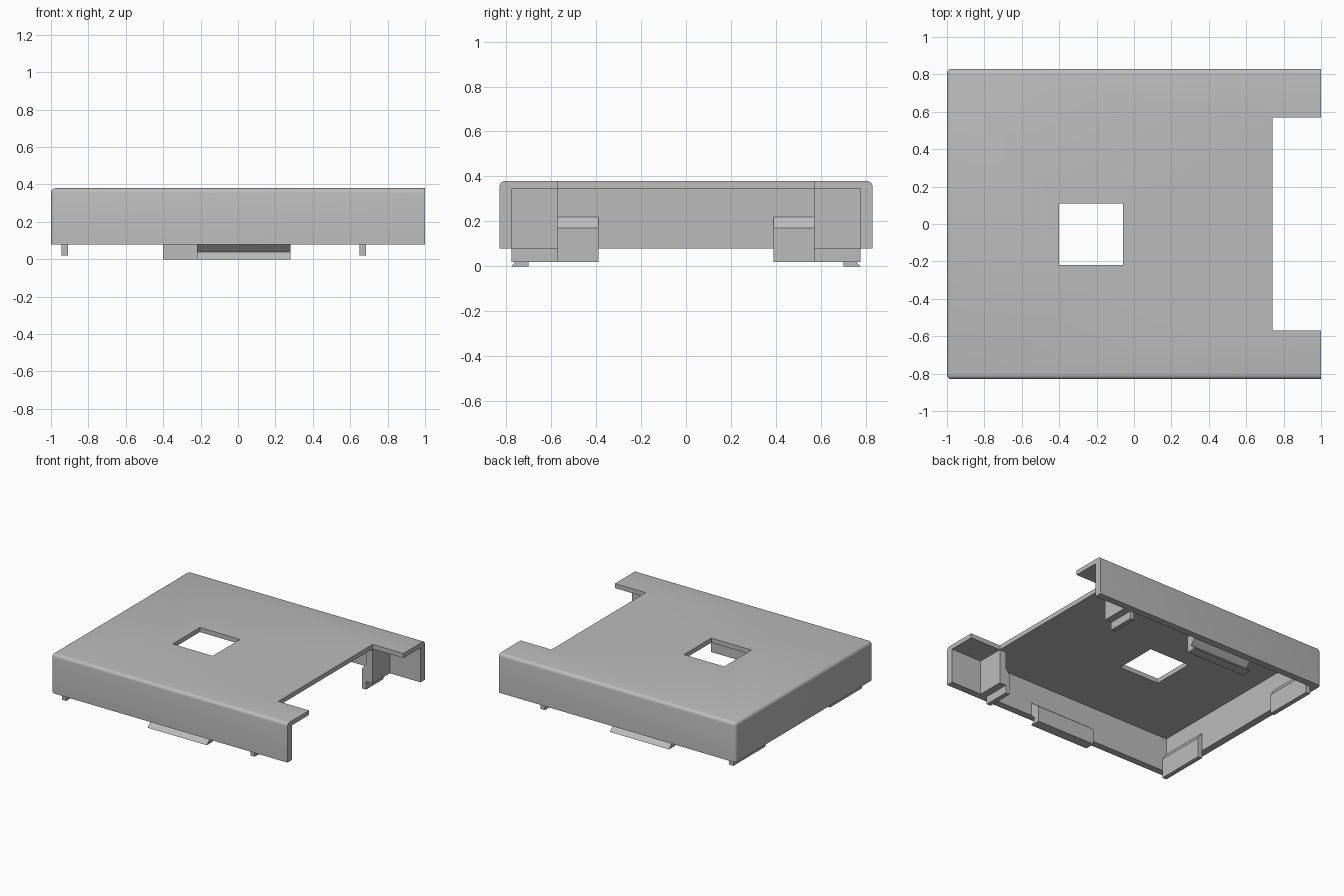
import bpy
import bmesh
import math

if "Cube" in bpy.data.objects:
    bpy.data.objects.remove(bpy.data.objects["Cube"], do_unlink=True)

grey = bpy.data.materials.new("plain grey")
grey.use_nodes = True
grey.diffuse_color = (0.5, 0.5, 0.5, 1)
grey.node_tree.nodes["Principled BSDF"].inputs["Base Color"].default_value = (0.5, 0.5, 0.5, 1)


def finish(name, bm):
    bmesh.ops.recalc_face_normals(bm, faces=bm.faces)
    mesh = bpy.data.meshes.new(name)
    bm.to_mesh(mesh)
    bm.free()
    mesh.materials.append(grey)
    obj = bpy.data.objects.new(name, mesh)
    bpy.context.collection.objects.link(obj)
    return obj


def box_mesh(x, y, z):
    bm = bmesh.new()
    bmesh.ops.create_cube(bm, size=1)
    for v in bm.verts:
        v.co = [r[0] if c < 0 else r[1] for c, r in zip(v.co, (x, y, z))]
    return bm


def box(name, x, y, z):
    return finish(name, box_mesh(x, y, z))


def prism(name, profile, axis, start, end):
    """Extrude a closed (across, z) profile along x or y."""
    bm = bmesh.new()
    place = (lambda a, z: (start, a, z)) if axis == "x" else (lambda a, z: (a, start, z))
    face = bm.faces.new([bm.verts.new(place(a, z)) for a, z in profile])
    out = bmesh.ops.extrude_face_region(bm, geom=[face])
    step = (end - start, 0, 0) if axis == "x" else (0, end - start, 0)
    bmesh.ops.translate(bm, vec=step, verts=[g for g in out["geom"] if isinstance(g, bmesh.types.BMVert)])
    return finish(name, bm)


# Outer shell: rounded long top edges and rounded closed end
TOP, RIM, LID = 0.38, 0.08, 0.345
HALF_Y, IN_Y, IN_X = 0.83, 0.777, -0.945
bm = box_mesh((-1, 1), (-HALF_Y, HALF_Y), (RIM, TOP))
rounded = []
for e in bm.edges:
    mid = (e.verts[0].co + e.verts[1].co) / 2
    upper = mid.z > TOP - 0.01 and mid.x < 0.9
    upright = abs(mid.z - (TOP + RIM) / 2) < 0.01 and mid.x < 0
    if upper or upright:
        if upright or abs(mid.y) > 0.1 or mid.x < -0.9:
            rounded.append(e)
bmesh.ops.bevel(bm, geom=rounded, offset=0.025, segments=4, profile=0.5, affect="EDGES")
shell = finish("tray_shell", bm)

# Hollow underside, end notch and square window
cutters = [
    box("hollow_cutter", (IN_X, 1.2), (-IN_Y, IN_Y), (-0.2, LID)),
    box("notch_cutter", (0.74, 1.2), (-0.57, 0.57), (0.2, 0.6)),
    box("window_cutter", (-0.4, -0.06), (-0.22, 0.11), (0.2, 0.6)),
]
for cutter in cutters:
    cutter.hide_render = True
    mod = shell.modifiers.new(cutter.name, "BOOLEAN")
    mod.operation = "DIFFERENCE"
    mod.solver = "EXACT"
    mod.object = cutter
bpy.context.view_layer.update()
bpy.context.view_layer.objects.active = shell
shell.select_set(True)
for mod in list(shell.modifiers):
    bpy.ops.object.modifier_apply(modifier=mod.name)
for cutter in cutters:
    bpy.data.objects.remove(cutter, do_unlink=True)
bpy.ops.object.shade_smooth_by_angle(angle=math.radians(35))


def tab_profile(wall, tip):
    return [(wall, 0.02), (tip, 0.02), (tip, 0.17), (wall, 0.22)]


# Inner partitions and locating tabs, mirrored front and back
for side, label in ((-1, "front"), (1, "back")):
    box(label + "_partition", (0.685, 0.74), sorted((side * 0.57, side * IN_Y)), (RIM, LID))
    prism(label + "_partition_tab", tab_profile(0.685, 0.65), "y", side * IN_Y, side * 0.57)
    # Part of the tab that carries on beneath the partition stays thin
    prism(label + "_end_wall_tab", tab_profile(IN_X, -0.91), "y", side * IN_Y, side * 0.39)

# Snap clips on the long walls, with an outward lip under a groove
clip = [(IN_Y, 0), (0.70, 0), (0.70, 0.12), (IN_Y, 0.18), (IN_Y, 0.08), (0.737, 0.04)]
for side, label, x0, x1 in ((-1, "front", -0.22, 0.28), (1, "back", -0.40, 0.10)):
    prism(label + "_snap_clip", [(side * a, z) for a, z in clip], "x", x0, x1)
